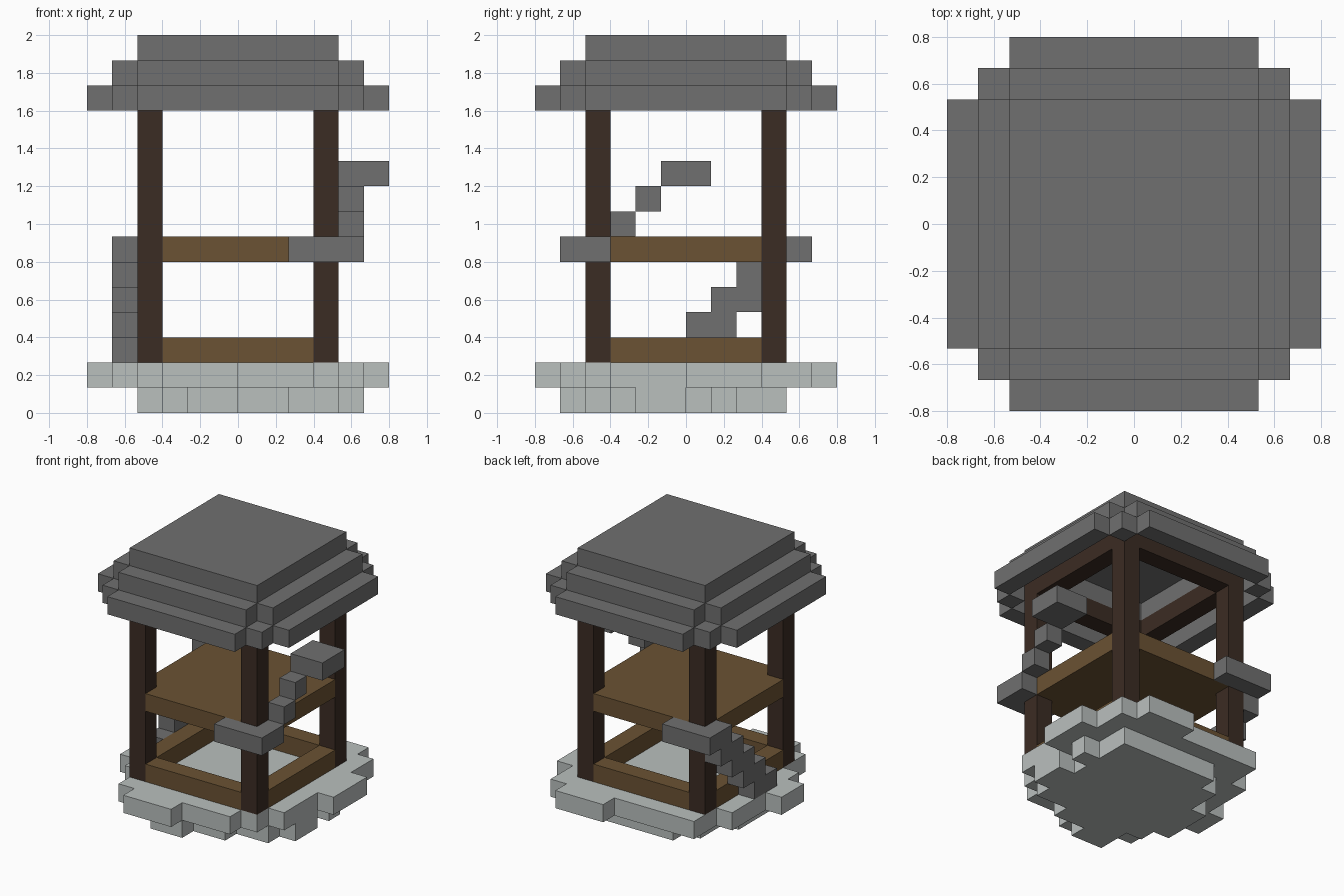
import bpy
import bmesh
from itertools import product
from mathutils import Vector

U = 2 / 15  # edge length of one block

cube = bpy.data.objects.get("Cube")
if cube:
    bpy.data.objects.remove(cube, do_unlink=True)


def material(name, rgb):
    m = bpy.data.materials.new(name)
    m.use_nodes = True
    m.diffuse_color = (*rgb, 1)
    m.node_tree.nodes["Principled BSDF"].inputs["Base Color"].default_value = (*rgb, 1)
    return m


SLATE = material("slate_grey", (0.162, 0.162, 0.162))
STONE = material("pale_stone", (0.49, 0.525, 0.515))
PLANK = material("plank_brown", (0.147, 0.085, 0.033))
TIMBER = material("dark_timber", (0.044, 0.025, 0.017))


def blocks(name, mat, boxes):
    """Merge boxes (x0, x1, y0, y1, z0, z1 in blocks) into one outer skin."""
    cuts = [sorted({b[i] for b in boxes} | {b[i + 1] for b in boxes}) for i in (0, 2, 4)]

    def inside(c):
        if any(not 0 <= c[a] < len(cuts[a]) - 1 for a in range(3)):
            return False
        mid = [(cuts[a][c[a]] + cuts[a][c[a] + 1]) / 2 for a in range(3)]
        return any(all(b[2 * a] < mid[a] < b[2 * a + 1] for a in range(3)) for b in boxes)

    bm = bmesh.new()
    for c in product(*(range(len(k) - 1) for k in cuts)):
        if not inside(c):
            continue
        for axis, side in product(range(3), (0, 1)):
            n = list(c)
            n[axis] += 2 * side - 1
            if inside(n):
                continue
            # exposed side of this cell
            u, v = (axis + 1) % 3, (axis + 2) % 3
            quad = []
            for du, dv in ((0, 0), (1, 0), (1, 1), (0, 1)):
                p = Vector()
                p[axis] = cuts[axis][c[axis] + side]
                p[u] = cuts[u][c[u] + du]
                p[v] = cuts[v][c[v] + dv]
                quad.append(bm.verts.new(p * U))
            bm.faces.new(quad if side else quad[::-1])
    bmesh.ops.remove_doubles(bm, verts=bm.verts, dist=0.001)
    me = bpy.data.meshes.new(name)
    bm.to_mesh(me)
    bm.free()
    me.materials.append(mat)
    ob = bpy.data.objects.new(name, me)
    bpy.context.collection.objects.link(ob)
    return ob


def layer(z0, z1, *rects):
    return [(*r, z0, z1) for r in rects]


def ring(half, inner, outer, z0, z1):
    """Four bars around the centre, each 2 * half long."""
    return layer(z0, z1, (-half, half, -outer, -inner), (-half, half, inner, outer),
                 (-outer, -inner, -half, half), (inner, outer, -half, half))


CORNERS = list(product((-1, 1), repeat=2))


def span(s, a, b):
    return (a, b) if s > 0 else (-b, -a)


# Ragged stone footing in two courses
blocks("stone_footing_lower", STONE, layer(
    0, 1, (-3, 4, -3, 3), (-2, 2, -4, 4), (-1, 4, 2, 4), (-2, 0, -5, -4),
    (-4, -3, -2, 1), (4, 5, 1, 2), (4, 5, -2, 0)))
blocks("stone_footing_upper", STONE, layer(
    1, 2, (-4, 4, -4, 4), (-5, 5, -3, 3), (-4, 3, -5, 5), (-3, 0, -6, -5),
    (5, 6, 0, 3), (3, 5, 3, 5), (1, 4, 5, 6), (-6, -5, -2, 0)))

# Corner posts
for sx, sy in CORNERS:
    name = f"post_{'back' if sy > 0 else 'front'}_{'left' if sx > 0 else 'right'}"
    blocks(name, TIMBER, [(*span(sx, 3, 4), *span(sy, 3, 4), 2, 13)])

# Sill beams, upper floor and eaves beams
blocks("sill_beams", PLANK, ring(3, 3, 4, 2, 3))
blocks("upper_floor", PLANK, layer(6, 7, (-3, 3, -4, 4), (-4, 4, -3, 3)))
blocks("eaves_beams", TIMBER, ring(3, 3, 4, 12, 13))

# Stepped roof, hollow underneath
eaves = ring(4, 5, 6, 12, 13)
eaves += [(*span(sx, 4, 5), *span(sy, 4, 5), 12, 13) for sx, sy in CORNERS]
blocks("roof_eaves", SLATE, eaves)
blocks("roof_middle", SLATE, ring(4, 3, 5, 13, 14))
blocks("roof_top", SLATE, [(-4, 4, -4, 4, 14, 15)])

# Lower stair climbs the right side and turns onto the back landing
lower = [(-5, -4, k - 1, k, max(2, k + 1), k + 3) for k in range(5)]
lower += layer(6, 7, (-5, -4, 3, 5), (-5, -2, 4, 5))
blocks("lower_stair", SLATE, lower)

# Upper stair rises from the front landing along the left side
upper = layer(6, 7, (2, 5, -5, -4), (4, 5, -5, -3))
upper += [(4, 5, k - 3, k - 2, k + 7, k + 8) for k in range(2)]
upper += [(4, 6, -1, 1, 9, 10)]
blocks("upper_stair", SLATE, upper)
